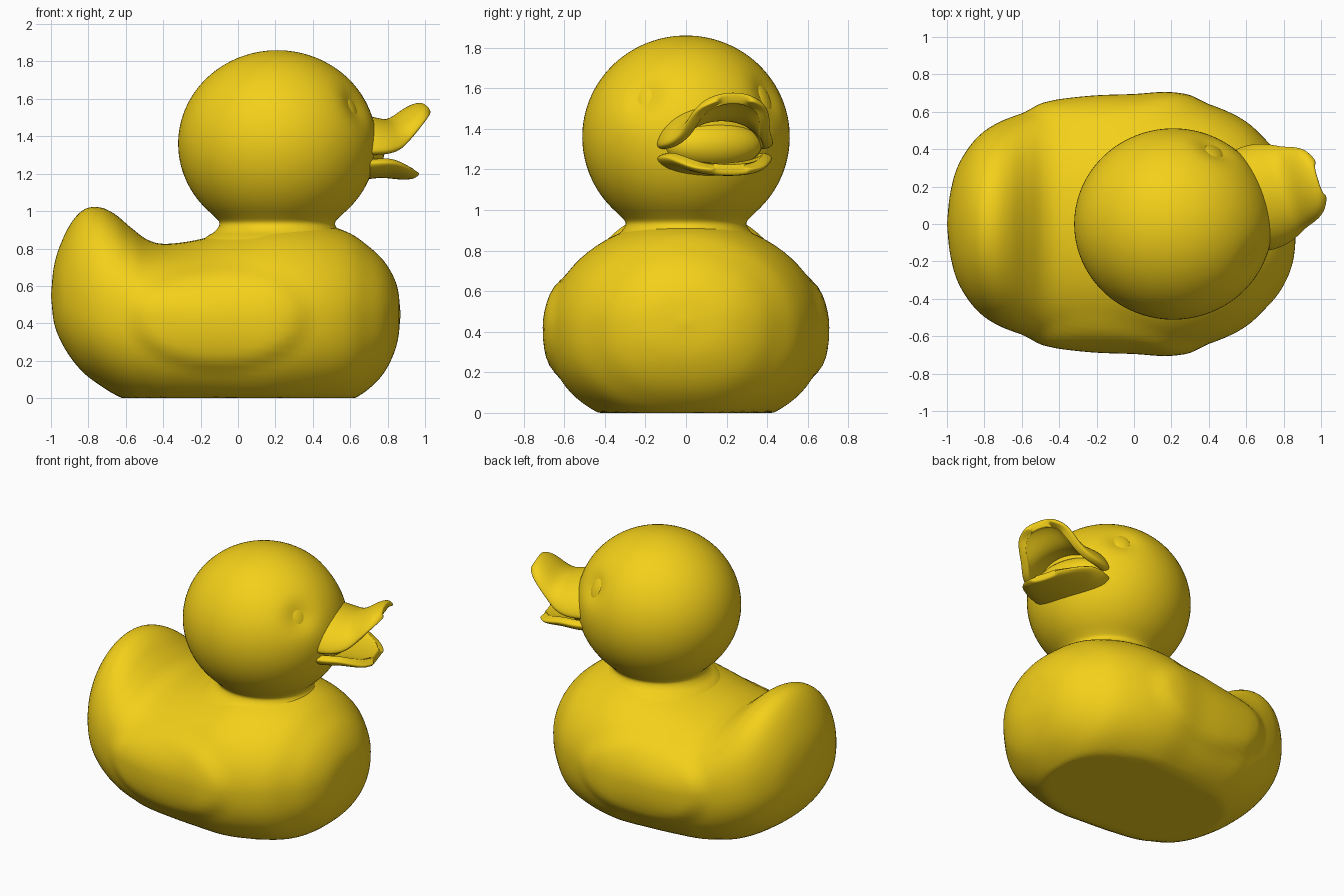
import bpy, bmesh, math
from mathutils import Vector, Matrix

if "Cube" in bpy.data.objects:
    bpy.data.objects.remove(bpy.data.objects["Cube"])

yellow = bpy.data.materials.new("yellow_rubber")
yellow.diffuse_color = (0.9, 0.63, 0.01, 1)
yellow.use_nodes = True
yellow.node_tree.nodes["Principled BSDF"].inputs["Base Color"].default_value = yellow.diffuse_color

HEAD = Vector((0.21, 0, 1.36))       # head centre
TURN = math.radians(17)              # head looks slightly sideways


def finish(name, bm):
    bmesh.ops.remove_doubles(bm, verts=bm.verts, dist=1e-5)
    bmesh.ops.recalc_face_normals(bm, faces=bm.faces)
    me = bpy.data.meshes.new(name)
    bm.to_mesh(me)
    bm.free()
    me.materials.append(yellow)
    me.shade_smooth()
    ob = bpy.data.objects.new(name, me)
    bpy.context.collection.objects.link(ob)
    return ob


def loft(name, rows, closed=True):
    """Skin a list of equally long point rows."""
    bm = bmesh.new()
    vs = [[bm.verts.new(p) for p in r] for r in rows]
    n = len(rows[0])
    for a, b in zip(vs, vs[1:]):
        for i in range(n if closed else n - 1):
            j = (i + 1) % n
            bm.faces.new((a[i], a[j], b[j], b[i]))
    return finish(name, bm)


def spline(pts, steps):
    """Catmull-Rom interpolation of tuples."""
    pts = [Vector(p) for p in pts]
    ext = [2 * pts[0] - pts[1]] + pts + [2 * pts[-1] - pts[-2]]
    out = []
    for a, b, c, d in zip(ext, ext[1:], ext[2:], ext[3:]):
        for k in range(steps):
            t = k / steps
            out.append(0.5 * (2 * b + (c - a) * t + (2 * a - 5 * b + 4 * c - d) * t * t
                              + (3 * b - a - 3 * c + d) * t ** 3))
    return out + [pts[-1]]


def ellipsoid(name, matrix):
    bm = bmesh.new()
    bmesh.ops.create_uvsphere(bm, u_segments=32, v_segments=20, radius=1, matrix=matrix)
    return finish(name, bm)


# Body: cross-sections along x (x, top, bottom, widest height, half width)
sections = [
    (-1.0, .55, .55, .55, 0), (-.985, .70, .41, .55, .15), (-.95, .82, .31, .54, .29),
    (-.89, .94, .21, .52, .40), (-.82, 1.01, .13, .50, .48), (-.74, 1.02, .07, .48, .535),
    (-.66, .985, .02, .46, .57), (-.57, .91, -.02, .45, .60), (-.48, .845, -.04, .44, .625),
    (-.38, .825, -.06, .43, .645), (-.2, .85, -.07, .42, .663), (0, .91, -.08, .42, .67),
    (.2, .95, -.08, .42, .68), (.4, .94, -.06, .43, .64), (.58, .89, -.02, .43, .56),
    (.7, .81, .05, .44, .455), (.79, .72, .15, .44, .345), (.85, .60, .29, .45, .20),
    (.87, .45, .45, .45, 0)]


def body_ring(s, n=80):
    x, top, bot, mid, w = s
    ring = []
    for i in range(n):
        a = 2 * math.pi * i / n
        c, sn = math.cos(a), math.sin(a)
        e = 1 if sn >= 0 else 2 / 2.35
        y = w * math.copysign(abs(c) ** e, c)
        z = mid + (top - mid if sn >= 0 else -(mid - bot)) * abs(sn) ** e
        # raised wing on each flank
        d = math.hypot((x + .1) / .46, (z - .43) / .27)
        t = min(1, max(0, (1.12 - d) / .3))
        y += math.copysign(.025 * t * t * (3 - 2 * t), c) if abs(y) > .3 else 0
        ring.append((x, y, max(z, 0)))
    return ring


loft("body", [body_ring(s) for s in spline(sections, 6)])

# Head and neck: one turned profile (radius, height), dented at the eyes
EYES = [Vector((math.cos(TURN + s * .76) * .44, math.sin(TURN + s * .76) * .44, .19))
        for s in (-1, 1)]
profile = spline([(.42, .83), (.375, .865), (.335, .89), (.312, .92), (.312, .945),
                  (.34, .975)], 3)
low = math.asin(-.74)
profile += [Vector((.53 * math.cos(a), 1.36 + .5 * math.sin(a)))
            for a in (low + (math.pi / 2 - low) * k / 44 for k in range(45))]


def head_point(r, z, a):
    p = Vector((r * math.cos(a), .965 * r * math.sin(a), z - HEAD.z))
    for e in EYES:
        p *= 1 - .065 * math.exp(-(p.angle(e) / .19) ** 2)
    return HEAD + p


loft("head", [[head_point(r, z, 2 * math.pi * i / 80) for i in range(80)] for r, z in profile])

# Eyes: flattened ovals sitting in the dents
for e, side in zip(EYES, ("right", "left")):
    rot = e.to_track_quat('Z', 'Y').to_matrix().to_4x4()
    p = HEAD + e.normalized() * .467
    ellipsoid("eye_" + side, Matrix.Translation(p) @ rot @ Matrix.Diagonal((.066, .09, .03, 1)))

# Bill: curved sheets in the turned head frame (reach, half width, centre z, edge z)
to_head = Matrix.Translation((HEAD.x, 0, 0)) @ Matrix.Rotation(TURN, 4, 'Z')


def bill(name, rows, power, thick):
    pts = []
    for u, w, zc, ze in spline(rows, 2):
        row = []
        for i in range(15):
            a = math.pi * (i / 14 - .5)
            row.append(to_head @ Vector((u, w * math.sin(a),
                                         ze + (zc - ze) * max(0, math.cos(a)) ** power)))
        pts.append(row)
    ob = loft(name, pts, closed=False)
    m = ob.modifiers.new("thickness", 'SOLIDIFY')
    m.thickness, m.offset = thick, 0
    m = ob.modifiers.new("round", 'SUBSURF')
    m.levels = m.render_levels = 2


bill("upper_bill", [(.38, .25, 1.51, 1.30), (.46, .265, 1.495, 1.30), (.54, .26, 1.475, 1.305),
                    (.61, .235, 1.465, 1.325), (.67, .205, 1.485, 1.37), (.73, .185, 1.525, 1.43),
                    (.78, .15, 1.55, 1.49), (.81, .075, 1.55, 1.53)], 1.1, .055)
bill("lower_bill", [(.38, .25, 1.19, 1.27), (.48, .265, 1.195, 1.275), (.57, .25, 1.205, 1.275),
                    (.65, .21, 1.20, 1.25), (.71, .16, 1.195, 1.225), (.75, .08, 1.20, 1.21)],
     1.0, .055)

# Mouth lining closing the gap between the two halves
ellipsoid("mouth", to_head @ Matrix.Translation((.45, 0, 1.32))
          @ Matrix.Diagonal((.13, .25, .12, 1)))
